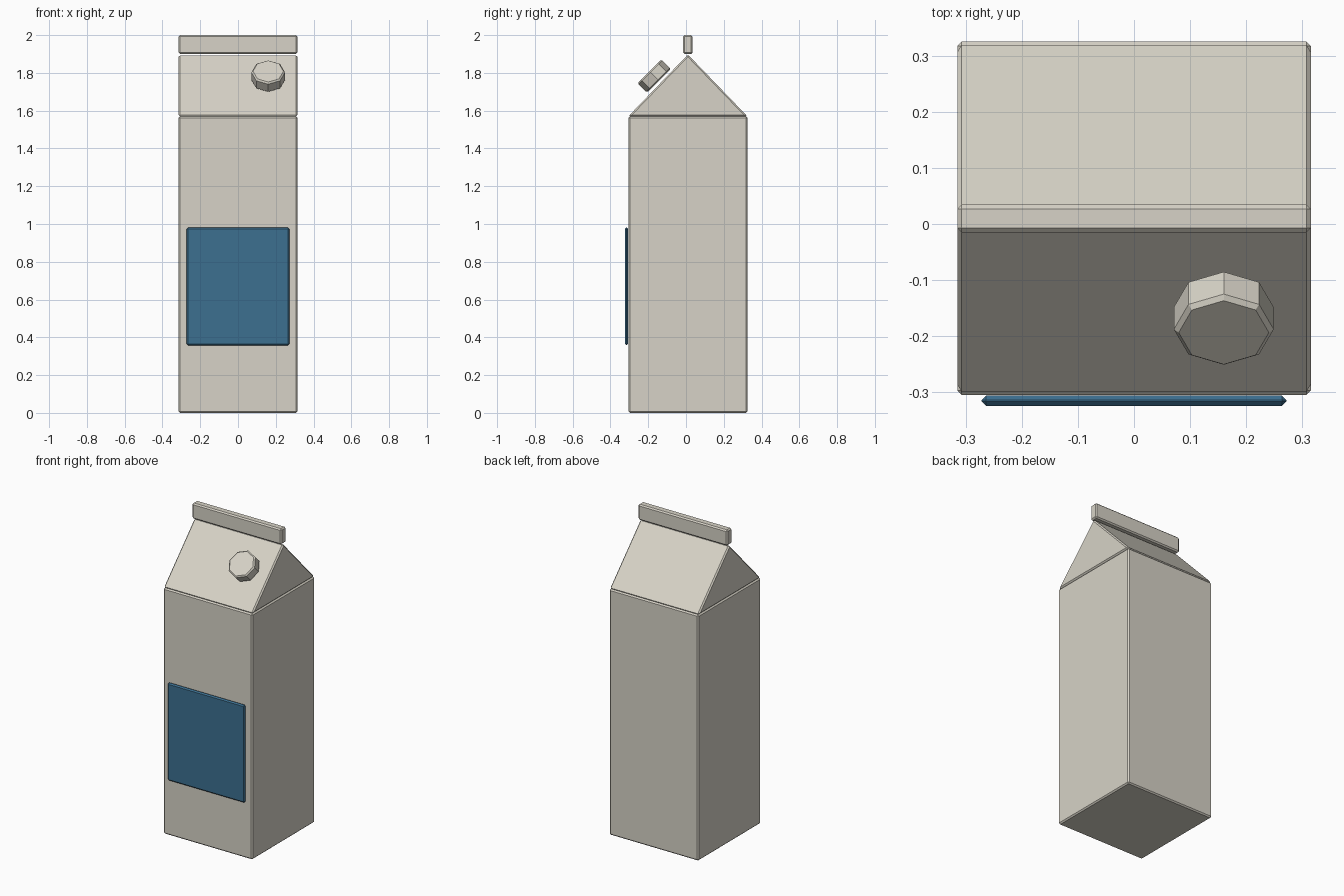
import bpy
import bmesh
from math import radians
from mathutils import Matrix, Vector

old = bpy.data.objects.get("Cube")
if old:
    bpy.data.objects.remove(old, do_unlink=True)

WIDTH = 0.63       # square footprint of the carton
MID_Y = 0.01       # body sits slightly back to balance the label
SHOULDER = 1.57    # height where the gable starts
RIDGE = 1.897      # height of the gable ridge


def make_material(name, rgb):
    mat = bpy.data.materials.new(name)
    mat.use_nodes = True
    color = (*rgb, 1.0)
    mat.diffuse_color = color
    bsdf = next(n for n in mat.node_tree.nodes if n.type == "BSDF_PRINCIPLED")
    bsdf.inputs["Base Color"].default_value = color
    return mat


cream = make_material("cream_card", (0.68, 0.65, 0.57))
blue = make_material("blue_label", (0.045, 0.16, 0.28))


def finish(name, bm, mat, bevel=0.008):
    """Turn a bmesh into a flat-shaded object with chamfered edges."""
    bmesh.ops.recalc_face_normals(bm, faces=bm.faces)
    mesh = bpy.data.meshes.new(name)
    bm.to_mesh(mesh)
    bm.free()
    mesh.materials.append(mat)
    obj = bpy.data.objects.new(name, mesh)
    bpy.context.collection.objects.link(obj)
    mod = obj.modifiers.new("chamfer", "BEVEL")
    mod.width = bevel
    mod.segments = 1
    mod.limit_method = "ANGLE"
    mod.angle_limit = radians(30)
    return obj


def box(name, size, center, mat):
    bm = bmesh.new()
    bmesh.ops.create_cube(bm, size=1)
    bmesh.ops.scale(bm, vec=size, verts=bm.verts)
    bmesh.ops.translate(bm, vec=center, verts=bm.verts)
    return finish(name, bm, mat)


# Carton body, sealed top fin and front label
box("carton_body", (WIDTH, WIDTH, SHOULDER), (0, MID_Y, SHOULDER / 2), cream)
box("top_fin", (WIDTH, 0.05, 0.1), (0, MID_Y, 1.95), cream)
box("front_label", (0.544, 0.018, 0.624), (0, -0.315, 0.67), blue)

# Gable roof: triangle extruded along x
bm = bmesh.new()
half = WIDTH / 2
profile = [(-half, SHOULDER), (half, SHOULDER), (0, RIDGE)]
tri = bm.faces.new([bm.verts.new((-half, MID_Y + y, z)) for y, z in profile])
side = bmesh.ops.extrude_face_region(bm, geom=[tri])
bmesh.ops.translate(bm, vec=(WIDTH, 0, 0),
                    verts=[g for g in side["geom"] if isinstance(g, bmesh.types.BMVert)])
finish("gable_roof", bm, cream)

# Octagonal screw cap facing out from the front slope
bm = bmesh.new()
bmesh.ops.create_cone(bm, cap_ends=True, segments=8, radius1=0.089,
                      radius2=0.089, depth=0.072)
pose = Matrix.Translation(Vector((0.16, -0.168, 1.783))) @ Matrix.Rotation(radians(45), 4, "X")
bmesh.ops.transform(bm, matrix=pose, verts=bm.verts)
cap = finish("screw_cap", bm, cream)
cap.modifiers["chamfer"].angle_limit = radians(60)
